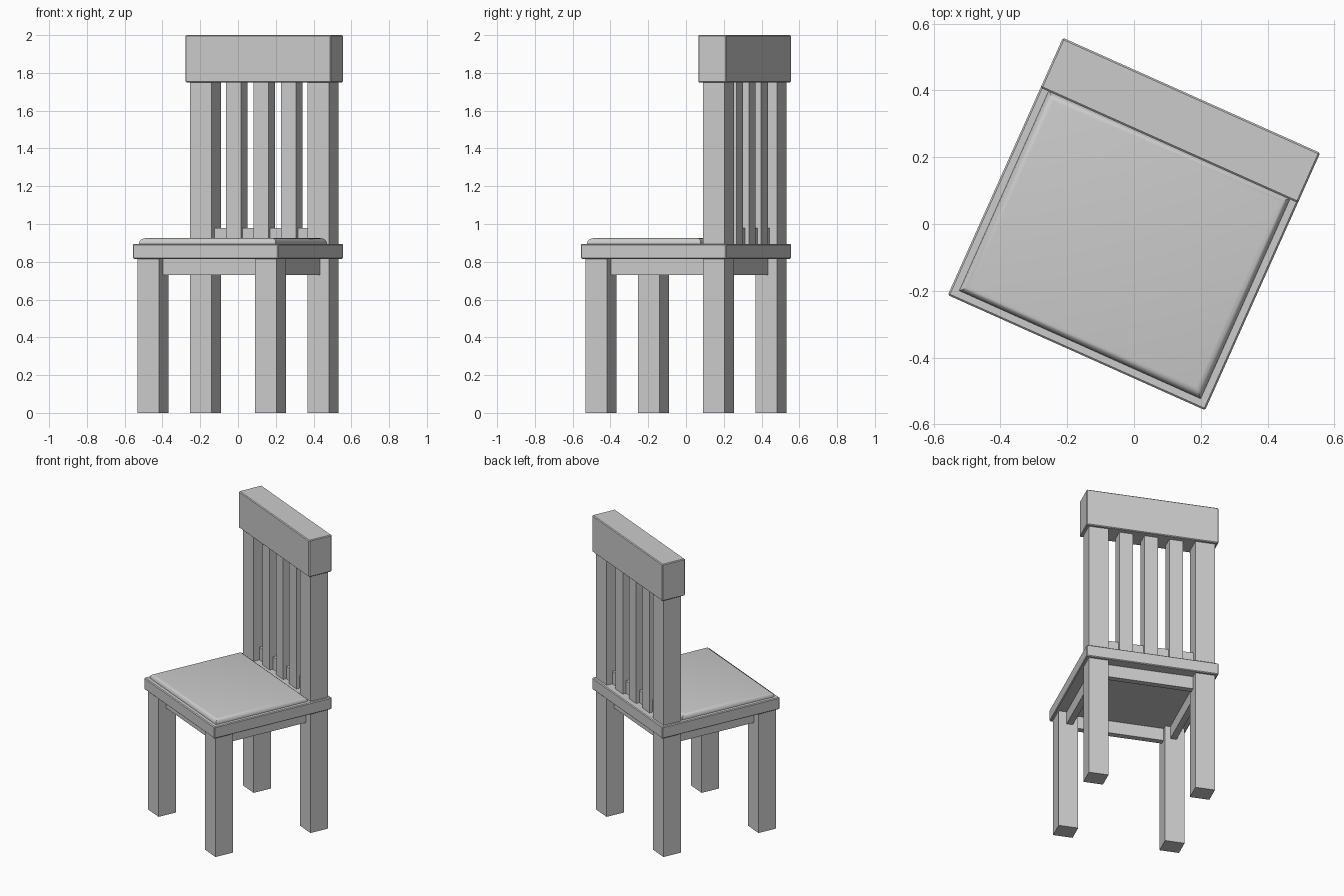
import bpy, bmesh, math
from mathutils import Matrix

if "Cube" in bpy.data.objects:
    bpy.data.objects.remove(bpy.data.objects["Cube"], do_unlink=True)

grey = bpy.data.materials.new("plain_grey")
grey.use_nodes = True
colour = (0.6, 0.6, 0.6, 1)
grey.diffuse_color = colour
grey.node_tree.nodes["Principled BSDF"].inputs["Base Color"].default_value = colour

# The whole chair is turned about the vertical axis
TURN = Matrix.Rotation(math.radians(-24.1), 4, "Z")


def box(name, x, y, z, bevel=0, segments=1, top_only=False):
    """Box from (low, high) ranges, with optionally softened edges."""
    bm = bmesh.new()
    bmesh.ops.create_cube(bm, size=1)
    for v in bm.verts:
        v.co = [(r[0] + r[1]) / 2 + c * (r[1] - r[0]) for r, c in zip((x, y, z), v.co)]
    if bevel:
        edges = [e for e in bm.edges
                 if not top_only or all(v.co.z > z[1] - 0.001 for v in e.verts)]
        bmesh.ops.bevel(bm, geom=edges, offset=bevel, segments=segments,
                        profile=0.5, affect="EDGES")
    mesh = bpy.data.meshes.new(name)
    bm.to_mesh(mesh)
    bm.free()
    mesh.materials.append(grey)
    obj = bpy.data.objects.new(name, mesh)
    obj.matrix_world = TURN
    bpy.context.collection.objects.link(obj)
    return obj


def around(centre, width):
    return (centre - width / 2, centre + width / 2)


HALF = 0.422        # half the seat width
LEG = 0.341         # leg centre offset
LEG_W = 0.125
GAP = LEG - LEG_W / 2
SEAT_LOW, SEAT_TOP, RAIL_LOW = 0.815, 0.895, 1.75

# Legs, with the back pair carrying on up as posts
for side, sx in (("left", 1), ("right", -1)):
    x = around(sx * LEG, LEG_W)
    box("front_leg_" + side, x, around(-LEG, LEG_W), (0, SEAT_LOW))
    box("back_leg_" + side, x, around(LEG, LEG_W), (0, SEAT_LOW))
    box("back_post_" + side, x, around(LEG, LEG_W), (SEAT_TOP, RAIL_LOW))
    box("side_apron_" + side, around(sx * 0.332, 0.04), (-GAP, GAP), (0.73, SEAT_LOW))

# Front and back aprons
for name, sy in (("front_apron", -1), ("back_apron", 1)):
    box(name, (-GAP, GAP), around(sy * 0.332, 0.04), (0.73, SEAT_LOW))

# Seat board and soft cushion
box("seat", (-HALF, HALF), (-HALF, HALF), (SEAT_LOW, SEAT_TOP), bevel=0.005)
cushion = box("cushion", (-0.396, 0.396), (-0.396, 0.262), (SEAT_TOP, 0.925),
              bevel=0.026, segments=4, top_only=True)
for p in cushion.data.polygons:
    p.use_smooth = True
bpy.ops.object.select_all(action="DESELECT")
cushion.select_set(True)
bpy.context.view_layer.objects.active = cushion
bpy.ops.object.shade_smooth_by_angle(angle=math.radians(35))

# Backrest
box("top_rail", (-HALF, HALF), (0.258, HALF), (RAIL_LOW, 2), bevel=0.005)
box("lower_rail", (-GAP, GAP), around(LEG, 0.04), (SEAT_TOP, 0.98))
for i, name in enumerate(("right", "middle", "left")):
    box("slat_" + name, around((i - 1) * 0.16, 0.086), around(LEG, 0.086),
        (SEAT_TOP, RAIL_LOW))
